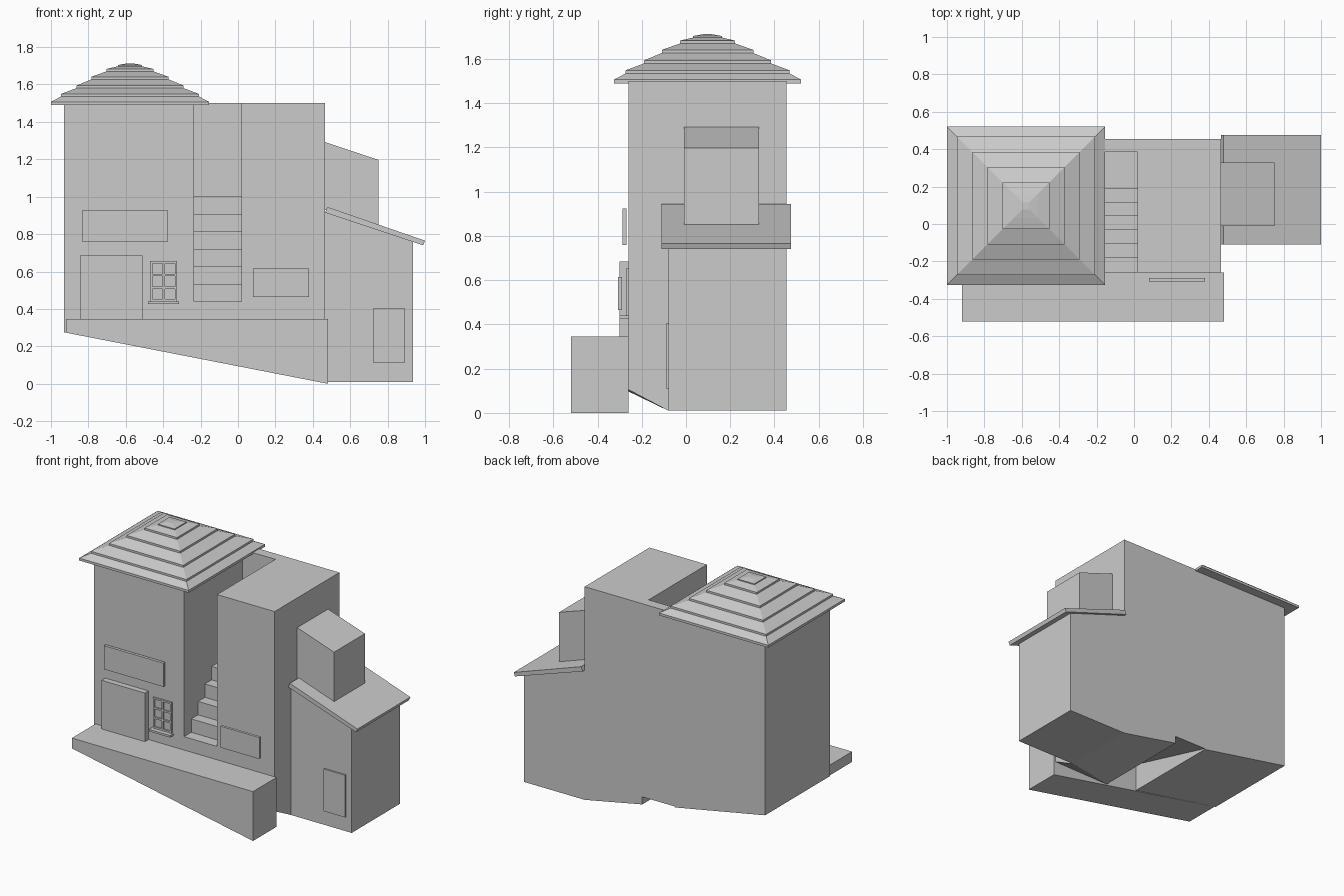
import bpy, bmesh

if "Cube" in bpy.data.objects:
    bpy.data.objects.remove(bpy.data.objects["Cube"])


def finish(name, bm):
    bmesh.ops.recalc_face_normals(bm, faces=bm.faces)
    me = bpy.data.meshes.new(name)
    bm.to_mesh(me)
    bm.free()
    ob = bpy.data.objects.new(name, me)
    bpy.context.collection.objects.link(ob)
    return ob


def prism(name, profile, axis, lo, hi):
    """Extrude a profile: axis 'y' takes (x, z) points, axis 'x' takes (y, z)."""
    bm = bmesh.new()

    def pt(p, d):
        return (p[0], d, p[1]) if axis == 'y' else (d, p[0], p[1])
    a = [bm.verts.new(pt(p, lo)) for p in profile]
    b = [bm.verts.new(pt(p, hi)) for p in profile]
    n = len(profile)
    bm.faces.new(a)
    bm.faces.new(b[::-1])
    for i in range(n):
        j = (i + 1) % n
        bm.faces.new((a[i], b[i], b[j], a[j]))
    return finish(name, bm)


def box(name, x0, x1, y0, y1, z0, z1):
    return prism(name, [(x0, z0), (x1, z0), (x1, z1), (x0, z1)], 'y', y0, y1)


FRONT, BACK = -0.26, 0.455

# Sloping street plinth
prism("plinth", [(-0.92, 0.273), (0.48, 0), (0.48, 0.345), (-0.92, 0.345)], 'y', -0.52, FRONT)

# Left tower with sloping underside
prism("tower", [(-0.93, 0.275), (-0.235, 0.144), (-0.235, 1.5), (-0.93, 1.5)], 'y', FRONT, BACK)

# Right block; its underside folds up at the front right corner
bm = bmesh.new()
for p in [(0.02, FRONT, 0.097), (0.02, BACK, 0.097), (0.465, BACK, 0.01),
          (0.465, -0.08, 0.01), (0.465, FRONT, 0.105),
          (0.02, FRONT, 1.5), (0.02, BACK, 1.5), (0.465, FRONT, 1.5), (0.465, BACK, 1.5)]:
    bm.verts.new(p)
bmesh.ops.convex_hull(bm, input=bm.verts[:])
bmesh.ops.dissolve_limit(bm, angle_limit=0.01, verts=bm.verts[:], edges=bm.edges[:])
finish("right_block", bm)

# Staircase in the gap, with the rear wall
risers = [FRONT, -0.18, -0.105, -0.03, 0.045, 0.115, 0.19]
profile = [(BACK, 0.15), (FRONT, 0.343)]
z = 0.345
for i, y in enumerate(risers):
    if i:
        profile.append((y, z))
    z = 0.345 + (i + 1) * 0.655 / 7
    profile.append((y, z))
profile += [(0.385, 1.0), (0.385, 1.5), (BACK, 1.5)]
prism("staircase_and_rear_wall", profile, 'x', -0.235, 0.02)

# Annex, its lean-to roof and the stack above
prism("annex", [(0.465, 0.01), (0.935, 0.01), (0.935, 0.762), (0.465, 0.918)], 'y', -0.08, BACK)
prism("annex_roof", [(0.465, 0.915), (0.99, 0.74), (1.0, 0.765), (0.478, 0.945)], 'y', -0.11, 0.475)
prism("annex_stack", [(0.465, 0.93), (0.75, 0.83), (0.75, 1.197), (0.465, 1.292)], 'y', -0.01, 0.33)

# Stepped pyramid roof: square rings of (half width, height)
rings = [(0.4225, 1.49), (0.4225, 1.507), (0.37, 1.535), (0.37, 1.549), (0.287, 1.58),
         (0.287, 1.594), (0.207, 1.627), (0.207, 1.641), (0.125, 1.67), (0.125, 1.683),
         (0.065, 1.697), (0.065, 1.704), (0.02, 1.712)]
bm = bmesh.new()
prev = None
for h, z in rings:
    ring = [bm.verts.new((-0.5775 + sx * h, 0.0975 + sy * h, z))
            for sx, sy in ((-1, -1), (1, -1), (1, 1), (-1, 1))]
    if prev:
        for i in range(4):
            j = (i + 1) % 4
            bm.faces.new((prev[i], prev[j], ring[j], ring[i]))
    else:
        bm.faces.new(ring[::-1])
    prev = ring
bm.faces.new(prev)
finish("tower_roof", bm)

# Doors and sign boards
box("tower_sign", -0.835, -0.375, -0.288, -0.268, 0.76, 0.925)
box("tower_door", -0.845, -0.51, -0.30, FRONT, 0.345, 0.685)
box("right_sign", 0.08, 0.38, -0.308, -0.29, 0.465, 0.615)
box("annex_door", 0.725, 0.89, -0.09, -0.08, 0.11, 0.405)

# Small window with frame, glazing bars and sill
x0, x1, z0, z1, t = -0.47, -0.325, 0.44, 0.655, 0.012
for i in range(3):
    x = x0 + (x1 - x0 - t) * i / 2
    box(f"window_upright_{i}", x, x + t, -0.27, FRONT, z0, z1)
for i in range(4):
    z = z0 + (z1 - z0 - t) * i / 3
    box(f"window_bar_{i}", x0, x1, -0.269, FRONT, z, z + t)
box("window_sill", -0.48, -0.315, -0.30, FRONT, 0.426, 0.44)
